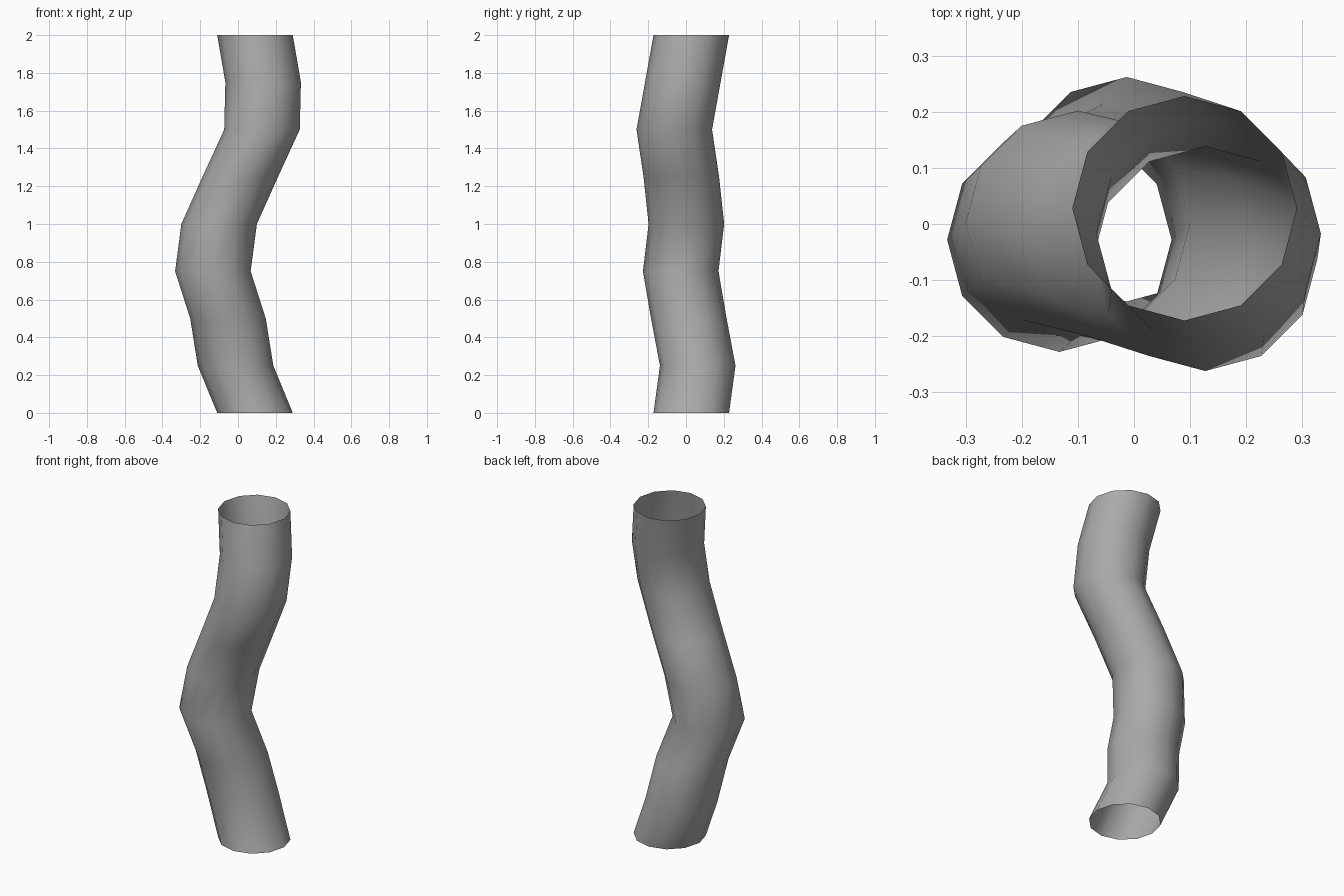
import bpy
import bmesh
from math import cos, sin, tau

cube = bpy.data.objects.get("Cube")
if cube:
    bpy.data.objects.remove(cube, do_unlink=True)

SIDES = 12
RADIUS = 0.2
STEP = 0.25

# Centre of each level ring, from the bottom end to the top end
centres = [(0.09, 0.028), (-0.013, 0.062), (-0.053, 0.015),
           (-0.133, -0.028), (-0.1, 0.002), (0.012, -0.025),
           (0.127, -0.062), (0.133, -0.017), (0.09, 0.028)]

grey = bpy.data.materials.new("plain grey")
grey.use_nodes = True
colour = (0.4, 0.4, 0.4, 1)
grey.diffuse_color = colour
grey.node_tree.nodes["Principled BSDF"].inputs["Base Color"].default_value = colour

# Open-ended winding tube, made of equal rings joined by quads
bm = bmesh.new()
rings = []
for level, (cx, cy) in enumerate(centres):
    rings.append([bm.verts.new((cx + RADIUS * cos(tau * i / SIDES),
                                cy + RADIUS * sin(tau * i / SIDES),
                                level * STEP)) for i in range(SIDES)])
for low, high in zip(rings, rings[1:]):
    for i in range(SIDES):
        j = (i + 1) % SIDES
        face = bm.faces.new((low[i], low[j], high[j], high[i]))
        face.smooth = True

mesh = bpy.data.meshes.new("winding_tube")
bm.to_mesh(mesh)
bm.free()
mesh.materials.append(grey)
tube = bpy.data.objects.new("winding_tube", mesh)
bpy.context.collection.objects.link(tube)
